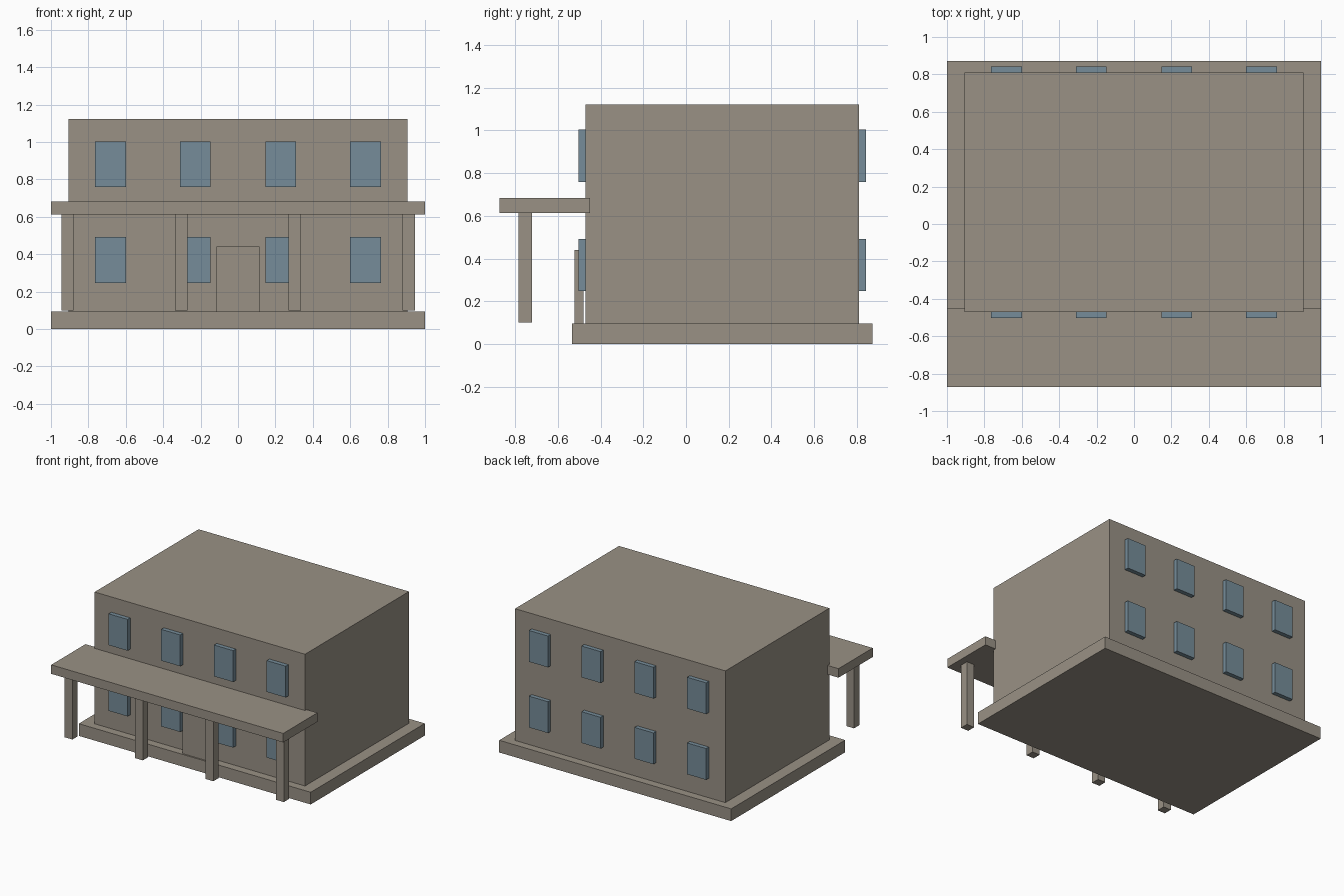
import bpy

cube = bpy.data.objects.get("Cube")
if cube:
    bpy.data.objects.remove(cube, do_unlink=True)


def material(name, colour):
    m = bpy.data.materials.new(name)
    m.use_nodes = True
    m.diffuse_color = colour
    m.node_tree.nodes["Principled BSDF"].inputs["Base Color"].default_value = colour
    return m


stone = material("warm grey stone", (0.32, 0.285, 0.235, 1))
glass = material("blue grey glass", (0.18, 0.265, 0.32, 1))


def box(name, xs, ys, zs, mat):
    """Box spanning the given (min, max) range on each axis."""
    spans = (xs, ys, zs)
    bpy.ops.mesh.primitive_cube_add(size=1, location=[(a + b) / 2 for a, b in spans])
    ob = bpy.context.object
    ob.name = name
    ob.scale = [b - a for a, b in spans]
    bpy.ops.object.transform_apply(location=False, rotation=False, scale=True)
    ob.data.materials.append(mat)
    return ob


# Main masses
FRONT, BACK, FLOOR = -0.47, 0.81, 0.095
box("foundation", (-1, 1), (-0.533, 0.872), (0, FLOOR), stone)
box("building_body", (-0.907, 0.907), (FRONT, BACK), (FLOOR, 1.122), stone)
box("porch_roof", (-1, 1), (-0.872, -0.45), (0.613, 0.683), stone)
box("front_door", (-0.115, 0.115), (-0.522, -0.48), (FLOOR, 0.44), stone)

# Porch columns
for i, x in enumerate((-0.912, -0.304, 0.304, 0.912)):
    box(f"porch_column_{i + 1}", (x - 0.033, x + 0.033), (-0.785, -0.72), (0.1, 0.613), stone)

# Windows on both storeys, front and back
for side, y in (("front", FRONT), ("back", BACK)):
    for storey, z in (("lower", 0.369), ("upper", 0.881)):
        for i, x in enumerate((-0.682, -0.228, 0.228, 0.682)):
            box(f"{side}_{storey}_window_{i + 1}", (x - 0.082, x + 0.082),
                (y - 0.033, y + 0.033), (z - 0.122, z + 0.122), glass)
